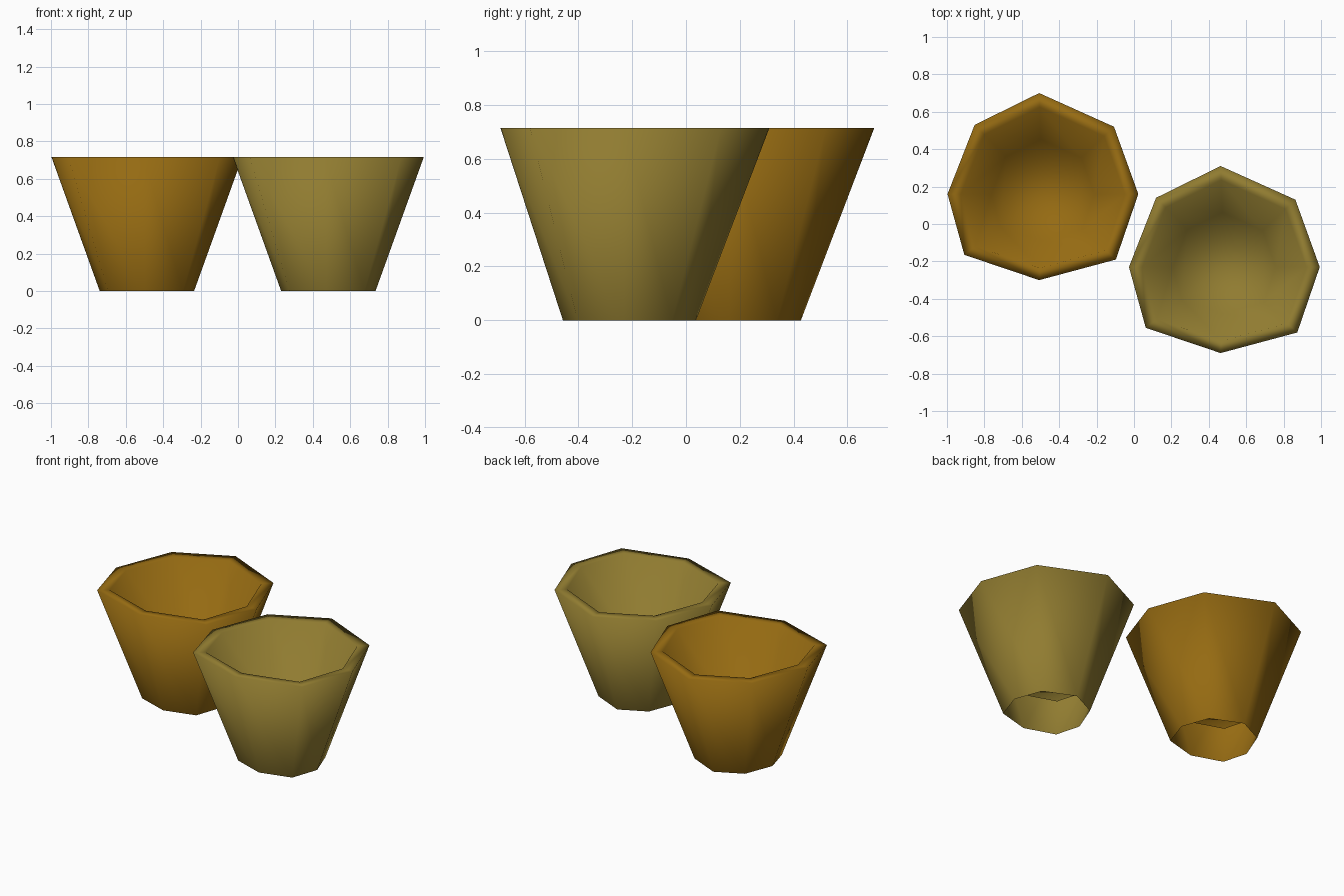
import bpy, bmesh

if "Cube" in bpy.data.objects:
    bpy.data.objects.remove(bpy.data.objects["Cube"])

# Eight-sided, slightly uneven outline shared by both cups
OUTLINE = [(-0.02, 0.54), (0.38, 0.36), (0.51, 0), (0.39, -0.35),
           (-0.02, -0.46), (-0.42, -0.325), (-0.51, 0), (-0.365, 0.37)]
# (scale, height): foot, outer rim, inner rim, recessed floor
PROFILE = [(0.495, 0), (1, 0.715), (0.86, 0.715), (0.54, 0.24)]


def cup(name, x, y, color):
    bm = bmesh.new()
    rings = [[bm.verts.new((px * s, py * s, z)) for px, py in OUTLINE] for s, z in PROFILE]
    n = len(OUTLINE)
    # outer wall, rim and inner wall
    for a, b in zip(rings, rings[1:]):
        for i in range(n):
            bm.faces.new((a[i], b[i], b[(i + 1) % n], a[(i + 1) % n]))
    # raised floor
    bm.faces.new(rings[-1])
    bmesh.ops.recalc_face_normals(bm, faces=bm.faces)
    for f in bm.faces:
        f.smooth = True
    me = bpy.data.meshes.new(name)
    bm.to_mesh(me)
    bm.free()
    ob = bpy.data.objects.new(name, me)
    ob.location = (x, y, 0)
    bpy.context.collection.objects.link(ob)
    mat = bpy.data.materials.new(name + "_color")
    mat.diffuse_color = color
    mat.use_nodes = True
    mat.node_tree.nodes["Principled BSDF"].inputs["Base Color"].default_value = mat.diffuse_color
    me.materials.append(mat)


cup("amber_cup", -0.487, 0.16, (0.30, 0.145, 0.006, 1))
cup("olive_cup", 0.483, -0.23, (0.28, 0.20, 0.03, 1))
